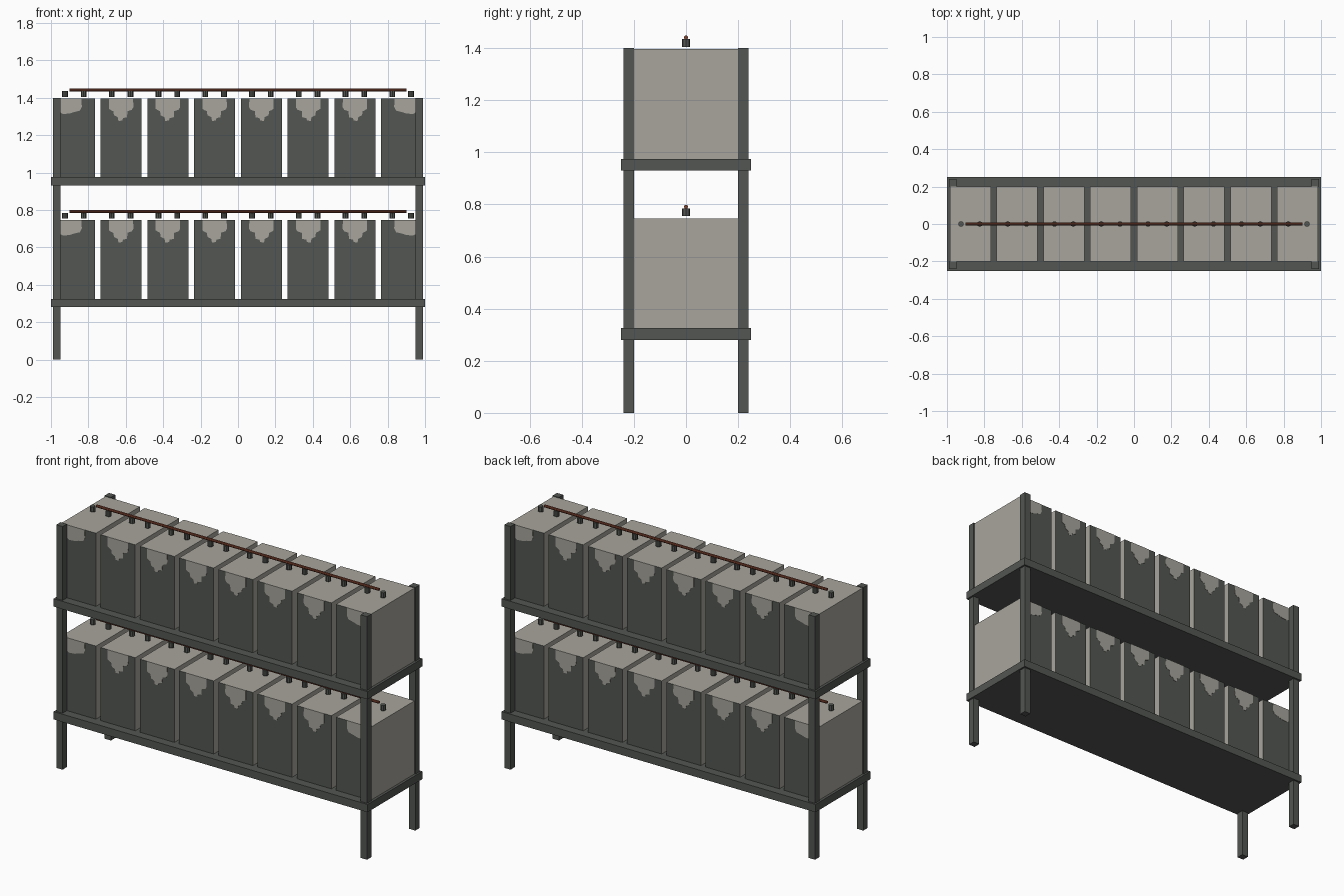
import bpy, bmesh, math
from mathutils import Matrix, Vector

if "Cube" in bpy.data.objects:
    bpy.data.objects.remove(bpy.data.objects["Cube"])


def srgb(r, g, b):
    f = lambda c: (c / 255 / 12.92) if c < 10 else ((c / 255 + 0.055) / 1.055) ** 2.4
    return (f(r), f(g), f(b), 1.0)


def material(name, rgb):
    m = bpy.data.materials.new(name)
    m.diffuse_color = srgb(*rgb)
    m.use_nodes = True
    m.node_tree.nodes["Principled BSDF"].inputs["Base Color"].default_value = m.diffuse_color
    return m


dark = material("dark grey", (82, 86, 82))
light = material("light grey", (167, 165, 156))
copper = material("copper brown", (125, 66, 48))


def finish(name, bm, *mats):
    bmesh.ops.recalc_face_normals(bm, faces=bm.faces)
    me = bpy.data.meshes.new(name)
    bm.to_mesh(me)
    bm.free()
    for m in mats:
        me.materials.append(m)
    ob = bpy.data.objects.new(name, me)
    bpy.context.collection.objects.link(ob)
    return ob


def add_box(bm, x0, x1, y0, y1, z0, z1):
    mat = Matrix.Translation(((x0 + x1) / 2, (y0 + y1) / 2, (z0 + z1) / 2))
    mat = mat @ Matrix.Diagonal((x1 - x0, y1 - y0, z1 - z0, 1))
    bmesh.ops.create_cube(bm, size=1, matrix=mat)


def add_rod(bm, radius, length, matrix):
    bmesh.ops.create_cone(bm, cap_ends=True, segments=8, radius1=radius,
                          radius2=radius, depth=length, matrix=matrix)


# Patch outlines: x from the cell centre, drop below the cell top
END_PATCH = [(-0.072, 0), (-0.086, 0.045), (-0.084, 0.07), (-0.06, 0.083), (-0.025, 0.08),
             (0.0, 0.072), (0.03, 0.065), (0.04, 0.045), (0.038, 0)]
MID_PATCH = [(-0.065, 0), (-0.065, 0.055), (-0.055, 0.062), (-0.042, 0.068), (-0.038, 0.09),
             (-0.018, 0.1), (-0.014, 0.12), (0.006, 0.118), (0.01, 0.105), (0.032, 0.1),
             (0.034, 0.068), (0.058, 0.06), (0.066, 0.045), (0.064, 0)]


def add_patch(bm, outline, cx, top, side):
    mirror = 1 if cx < 0 else -1
    vs = [bm.verts.new((cx + mirror * x, side * 0.1995, top - d)) for x, d in outline]
    face = bm.faces.new(vs)
    ext = bmesh.ops.extrude_face_region(bm, geom=[face])
    moved = [v for v in ext["geom"] if isinstance(v, bmesh.types.BMVert)]
    bmesh.ops.translate(bm, verts=moved, vec=Vector((0, side * 0.002, 0)))


# Corner posts
for sx in (-1, 1):
    for sy in (-1, 1):
        bm = bmesh.new()
        x, y = sx * 0.97, sy * 0.22
        add_box(bm, x - 0.02, x + 0.02, y - 0.02, y + 0.02, 0, 1.40)
        finish(("front" if sy < 0 else "back") + ("_left" if sx < 0 else "_right") + "_post", bm, dark)

for level, z in (("lower", 0.28), ("upper", 0.93)):
    # Shelf slab
    bm = bmesh.new()
    add_box(bm, -1, 1, -0.25, 0.25, z, z + 0.045)
    finish(level + "_shelf", bm, dark)

    base, top = z + 0.045, z + 0.466
    centres = [-0.875 + 0.25 * i for i in range(8)]
    for i, cx in enumerate(centres):
        # Battery cell: dark front and back, light elsewhere
        bm = bmesh.new()
        add_box(bm, cx - 0.11, cx + 0.11, -0.2, 0.2, base, top)
        bm.normal_update()
        for f in bm.faces:
            f.material_index = 1 if abs(f.normal.y) > 0.5 else 0
        finish(f"{level}_cell_{i + 1}", bm, light, dark)

        # Light worn patches on front and back
        bm = bmesh.new()
        for side in (-1, 1):
            add_patch(bm, END_PATCH if i in (0, 7) else MID_PATCH, cx, top, side)
        finish(f"{level}_cell_patches_{i + 1}", bm, light)

        # Terminal pair
        bm = bmesh.new()
        for dx in (-0.05, 0.05):
            add_rod(bm, 0.015, 0.03, Matrix.Translation((cx + dx, 0, z + 0.49)))
        finish(f"{level}_terminals_{i + 1}", bm, dark)

    # Copper connecting bar
    bm = bmesh.new()
    add_rod(bm, 0.008, 1.8,
            Matrix.Translation((0, 0, z + 0.511)) @ Matrix.Rotation(math.pi / 2, 4, 'Y'))
    finish(level + "_connecting_bar", bm, copper)
